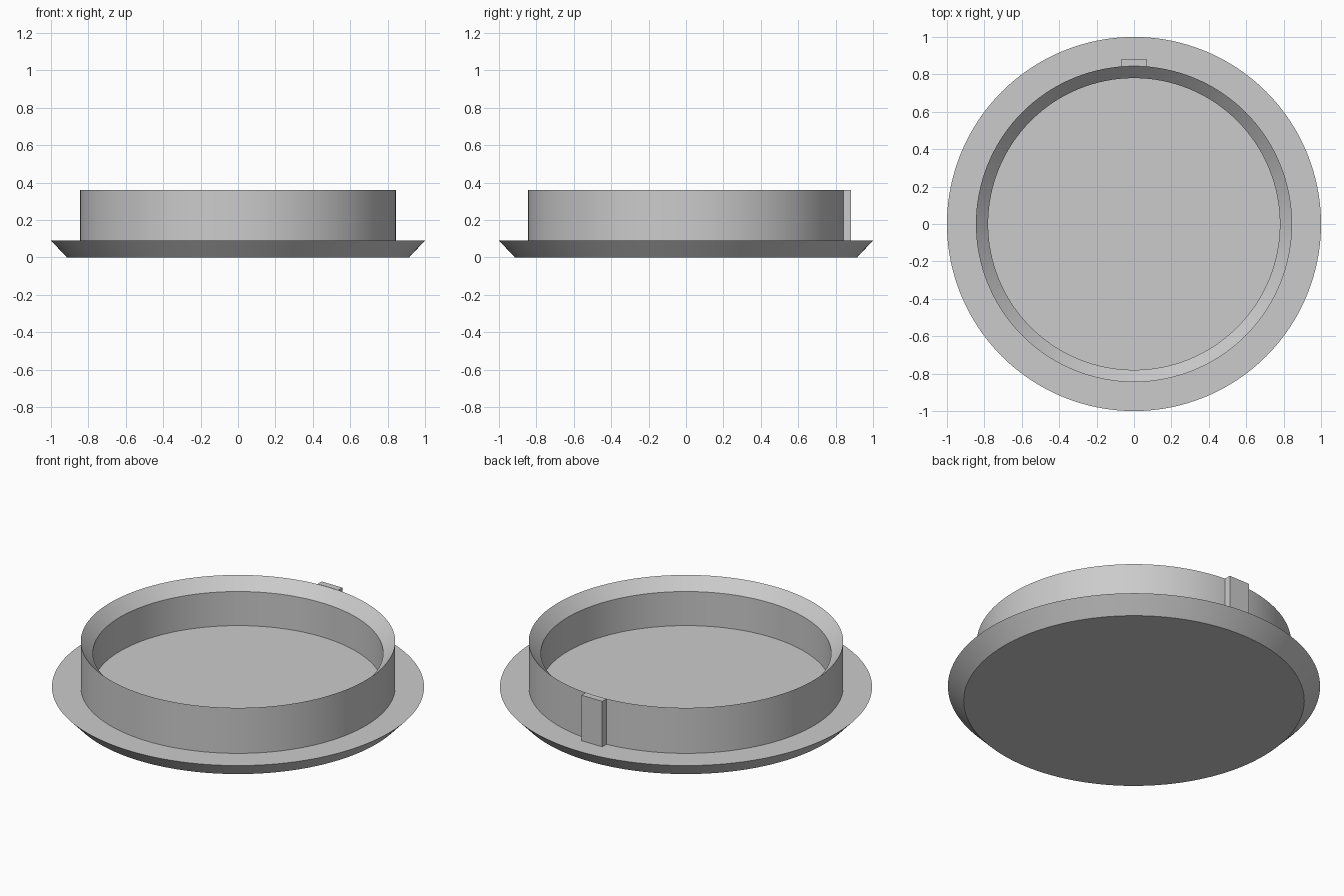
import bpy, bmesh, math

if "Cube" in bpy.data.objects:
    bpy.data.objects.remove(bpy.data.objects["Cube"])

SEGMENTS = 128

grey = bpy.data.materials.new("plain grey")
grey.diffuse_color = (0.6, 0.6, 0.6, 1)
grey.use_nodes = True
grey.node_tree.nodes["Principled BSDF"].inputs["Base Color"].default_value = grey.diffuse_color


def finish(bm, name):
    bmesh.ops.recalc_face_normals(bm, faces=bm.faces)
    mesh = bpy.data.meshes.new(name)
    bm.to_mesh(mesh)
    bm.free()
    obj = bpy.data.objects.new(name, mesh)
    bpy.context.collection.objects.link(obj)
    mesh.materials.append(grey)
    return obj


# Cap body: flared base plate, upright collar with bevelled inner lip, flat floor
profile = [(0.915, 0), (1, 0.09), (0.845, 0.09), (0.845, 0.36),
           (0.78, 0.292), (0.78, 0.09)]
bm = bmesh.new()
rings = []
for r, z in profile:
    angles = [2 * math.pi * i / SEGMENTS for i in range(SEGMENTS)]
    rings.append([bm.verts.new((r * math.cos(a), r * math.sin(a), z)) for a in angles])
for low, high in zip(rings, rings[1:]):
    for i in range(SEGMENTS):
        j = (i + 1) % SEGMENTS
        bm.faces.new((low[i], low[j], high[j], high[i]))
bm.faces.new(rings[0])    # underside
bm.faces.new(rings[-1])   # inner floor
cap = finish(bm, "cap_body")
bpy.context.view_layer.objects.active = cap
cap.select_set(True)
bpy.ops.object.shade_smooth_by_angle(angle=math.radians(30))

# Locating key on the back of the collar; its inner side follows the collar curve
bm = bmesh.new()
half, outer_y, steps = 0.068, 0.882, 8
outline = [(half, outer_y), (-half, outer_y)]
for i in range(steps + 1):
    x = -half + 2 * half * i / steps
    outline.append((x, math.sqrt(0.844 ** 2 - x * x)))
base = bm.faces.new([bm.verts.new((x, y, 0.09)) for x, y in outline])
top = bmesh.ops.extrude_face_region(bm, geom=[base], use_keep_orig=True)
bmesh.ops.translate(bm, vec=(0, 0, 0.27),
                    verts=[v for v in top["geom"] if isinstance(v, bmesh.types.BMVert)])
finish(bm, "locating_key")
